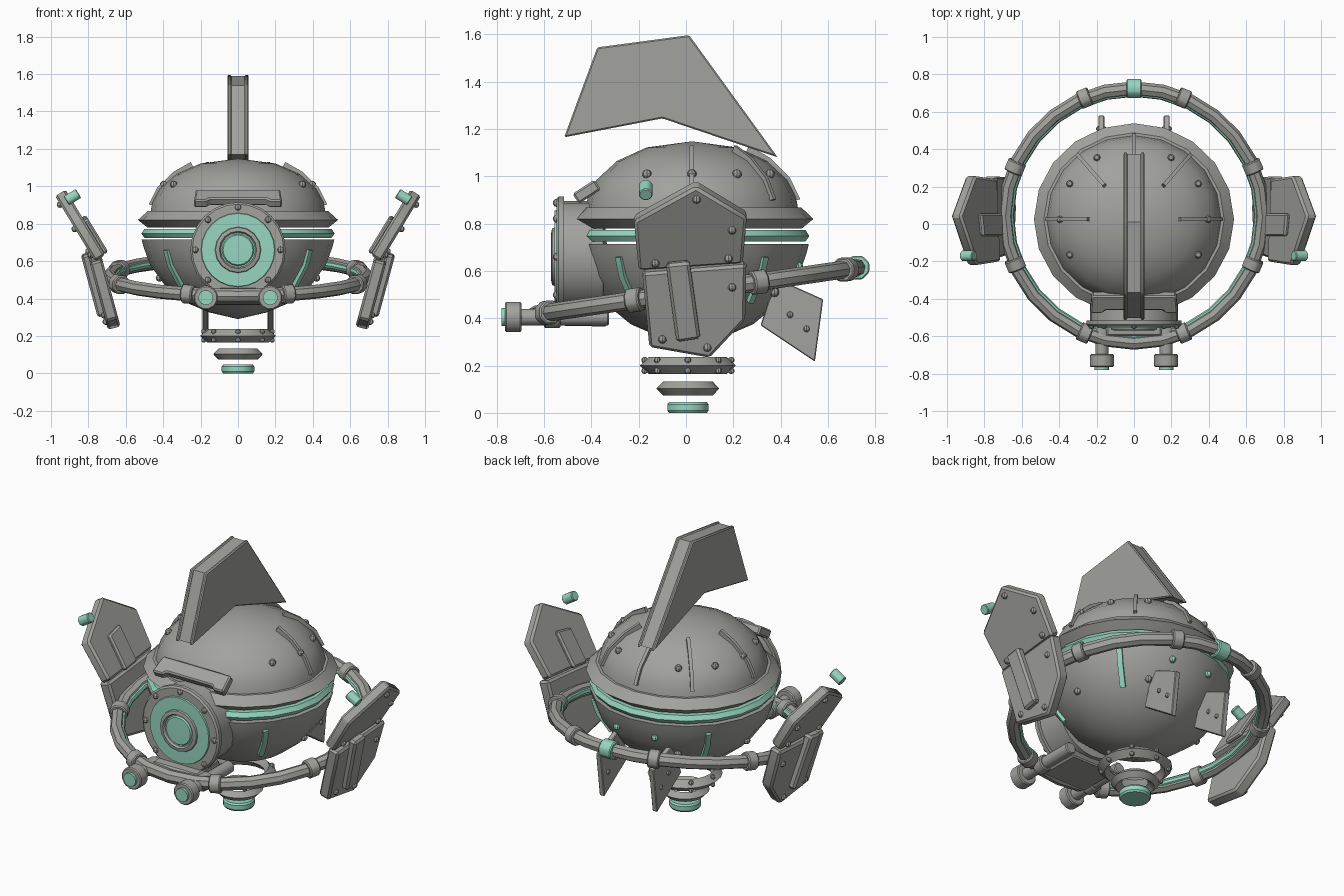
import bpy, bmesh
from math import sin, cos, pi, radians
from mathutils import Matrix, Vector

if "Cube" in bpy.data.objects:
    bpy.data.objects.remove(bpy.data.objects["Cube"])


def material(name, rgb):
    m = bpy.data.materials.new(name)
    m.use_nodes = True
    m.diffuse_color = (*rgb, 1)
    m.node_tree.nodes["Principled BSDF"].inputs["Base Color"].default_value = (*rgb, 1)
    return m


GREY = material("metal grey", (0.36, 0.36, 0.34))
GREEN = material("glow green", (0.31, 0.67, 0.53))
BODY = Matrix.Translation((0, 0.025, 0)) @ Matrix.Diagonal((1, 0.96, 1, 1))
FORWARD = Matrix.Rotation(pi / 2, 4, 'X')      # local z points to the front
RING = Matrix.Translation((0, 0.045, 0.515)) @ Matrix.Rotation(radians(8.3), 4, 'X')
UPRIGHT = ((0, 0), (0, 1))


def finish(bm, name, mat, mirror=False, bevel=0):
    bmesh.ops.remove_doubles(bm, verts=bm.verts, dist=1e-5)
    bmesh.ops.recalc_face_normals(bm, faces=bm.faces)
    if bevel:
        bmesh.ops.bevel(bm, geom=bm.edges[:], offset=bevel, segments=1, affect='EDGES')
    mesh = bpy.data.meshes.new(name)
    bm.to_mesh(mesh)
    bm.free()
    mesh.materials.append(mat)
    ob = bpy.data.objects.new(name, mesh)
    bpy.context.collection.objects.link(ob)
    bpy.ops.object.select_all(action='DESELECT')
    ob.select_set(True)
    bpy.context.view_layer.objects.active = ob
    bpy.ops.object.shade_smooth_by_angle(angle=radians(32))
    if mirror:
        ob.modifiers.new("Mirror", 'MIRROR')
    return ob


def lathe(name, profile, mat, matrix=Matrix(), segs=20, closed=False):
    """Turn (radius, height) points around local z."""
    bm = bmesh.new()
    rings = [[bm.verts.new(matrix @ Vector((r * cos(2 * pi * i / segs), r * sin(2 * pi * i / segs), z)))
              for i in range(segs)] for r, z in profile]
    pairs = list(zip(rings, rings[1:]))
    if closed:
        pairs.append((rings[-1], rings[0]))
    for a, b in pairs:
        for i in range(segs):
            j = (i + 1) % segs
            bm.faces.new((a[i], a[j], b[j], b[i]))
    return finish(bm, name, mat)


def tube_ring(name, major, minor, mat, segs=28):
    section = [(major + minor * cos(k * pi / 4), minor * sin(k * pi / 4)) for k in range(8)]
    return lathe(name, section, mat, RING, segs, True)


def prism(name, pts, matrix, t, mat=GREY, mirror=False, bevel=0.0):
    """Extrude a flat outline by t along local z."""
    bm = bmesh.new()
    lo, hi = ([bm.verts.new(matrix @ Vector((u, v, s * t / 2))) for u, v in pts] for s in (-1, 1))
    bm.faces.new(lo)
    bm.faces.new(hi)
    for i in range(len(pts)):
        j = (i + 1) % len(pts)
        bm.faces.new((lo[i], lo[j], hi[j], hi[i]))
    return finish(bm, name, mat, mirror, bevel)


def slab_matrix(line, off=0.0):
    """Frame for (y, z) outlines lying on a plane that follows an (x, z) line."""
    (x0, z0), (x1, z1) = line
    k = (x1 - x0) / (z1 - z0)
    n = Vector((1, 0, -k)).normalized()
    o = Vector((x0 - z0 * k, 0, 0)) + n * off
    return Matrix(((0, k, n.x, o.x), (1, 0, n.y, o.y), (0, 1, n.z, o.z), (0, 0, 0, 1)))


def slab(name, pts, line, t, off=0.0, **kw):
    return prism(name, pts, slab_matrix(line, off), t, **kw)


def rod(name, a, b, r, mat=GREY, mirror=False, sides=12, bevel=0):
    a, b = Vector(a), Vector(b)
    m = Matrix.Translation((a + b) / 2) @ (b - a).to_track_quat('Z', 'Y').to_matrix().to_4x4()
    pts = [(r * cos(2 * pi * (i + 0.5) / sides), r * sin(2 * pi * (i + 0.5) / sides)) for i in range(sides)]
    return prism(name, pts, m, (b - a).length, mat, mirror, bevel)


def studs(name, points, r=0.02, mirror=False, mat=GREY):
    bm = bmesh.new()
    for p in points:
        bmesh.ops.create_uvsphere(bm, u_segments=8, v_segments=5, radius=r, matrix=Matrix.Translation(p))
    return finish(bm, name, mat, mirror)


def around(r, z, degrees, matrix=BODY):
    return [matrix @ Vector((r * cos(radians(a)), r * sin(radians(a)), z)) for a in degrees]


def strap(name, degrees, path, width, mat):
    """Raised strips that follow the body along a meridian."""
    bm = bmesh.new()
    for a in degrees:
        turn = BODY @ Matrix.Rotation(radians(a), 4, 'Z')
        rows = [[bm.verts.new(turn @ Vector((r + o, s * width / 2, z + o * lift)))
                 for o, s in ((-0.02, -1), (0.012, -1), (0.012, 1), (-0.02, 1))] for r, z, lift in path]
        for p, q in zip(rows, rows[1:]):
            for i in range(4):
                bm.faces.new((p[i], p[(i + 1) % 4], q[(i + 1) % 4], q[i]))
        bm.faces.new(rows[0])
        bm.faces.new(rows[-1])
    finish(bm, name, mat)


# Body: dome, rim, glowing band and bowl
lathe("upper_dome", [(0, 0.84), (0.47, 0.85), (0.458, 0.915), (0.42, 0.985), (0.33, 1.065),
                     (0.2, 1.122), (0, 1.148)], GREY, BODY)
lathe("dome_rim", [(0, 0.78), (0.485, 0.78), (0.535, 0.82), (0.482, 0.868), (0.44, 0.868)], GREY, BODY)
lathe("glow_band", [(0, 0.773), (0.5, 0.773), (0.517, 0.748), (0.5, 0.724), (0, 0.724)], GREEN, BODY)
lathe("lower_bowl", [(0, 0.715), (0.515, 0.715), (0.505, 0.675), (0.47, 0.58), (0.39, 0.47),
                     (0.27, 0.375), (0.15, 0.325), (0, 0.29)], GREY, BODY)
strap("dome_ribs", (0, 50, 90, 130, 180),
      [(0.465, 0.9, 0.3), (0.42, 0.985, 0.7), (0.33, 1.065, 1.2), (0.24, 1.106, 2)], 0.02, GREY)
strap("bowl_glow_strips", (40, 140, 220, 320),
      [(0.497, 0.66, -0.3), (0.47, 0.58, -0.6), (0.395, 0.475, -1)], 0.03, GREEN)
studs("dome_studs", around(0.397, 1.01, (0, 30, 60, 120, 150, 180, 210, 330)))
studs("bowl_studs", around(0.42, 0.51, (0, 60, 120, 180)))
studs("bowl_lights", around(0.485, 0.62, (75, 105)), 0.02, mat=GREEN)

# Front eye with housing, brow and chin
lathe("eye_housing", [(0, 0.33), (0.235, 0.35), (0.235, 0.52), (0, 0.52)], GREY,
      Matrix.Translation((0, 0, 0.66)) @ FORWARD, 24)
EYE = Matrix.Translation((0, 0, 0.66)) @ FORWARD
lathe("eye_plate", [(0, 0.515), (0.255, 0.515), (0.255, 0.538), (0.245, 0.547), (0, 0.547)], GREY, EYE, 24)
lathe("eye_glow", [(0, 0.54), (0.2, 0.54), (0.195, 0.555), (0, 0.557)], GREEN, EYE, 24)
lathe("eye_ring", [(0.125, 0.55), (0.12, 0.566), (0.1, 0.57), (0.09, 0.55)], GREY, EYE, 16, True)
lathe("eye_pupil", [(0, 0.55), (0.09, 0.55), (0.08, 0.565), (0, 0.567)], GREEN, EYE, 16)
studs("eye_studs", around(0.228, 0.545, range(0, 360, 45), EYE), 0.018)
brow = [(-0.235, -0.055), (-0.17, -0.055), (-0.15, -0.035), (0.15, -0.035), (0.17, -0.055),
        (0.235, -0.055), (0.225, 0.055), (-0.225, 0.055)]
prism("brow", brow, Matrix.Translation((0, -0.42, 0.935)) @ Matrix.Rotation(radians(33), 4, 'X'),
      0.05, bevel=0.008)
slab("chin_block", [(-0.6, 0.37), (-0.6, 0.45), (-0.4, 0.47), (-0.33, 0.365)], UPRIGHT, 0.3, bevel=0.01)

# Twin front lamps
for name, y0, y1, r, mat in (("lamp_head", -0.765, -0.695, 0.066, GREY), ("lamp_glow", -0.78, -0.75, 0.04, GREEN),
                             ("lamp_tube", -0.71, -0.325, 0.036, GREY), ("lamp_collar", -0.6, -0.53, 0.048, GREY)):
    rod(name, (0.172, y0, 0.405), (0.172, y1, 0.405), r, mat, True, bevel=0.006 if mat == GREY else 0)

# Top fin: core between two side plates
fin = [(-0.515, 1.165), (-0.375, 1.545), (0.013, 1.597), (0.388, 1.08), (-0.1, 1.245)]
mid = Vector((-0.1, 1.37))
slab("top_fin_core", [mid + (Vector(p) - mid) * 0.97 for p in fin], UPRIGHT, 0.1)
slab("top_fin_plate", fin, ((0.046, 0), (0.046, 1)), 0.02, mirror=True, bevel=0.006)

# Tilted orbit ring with clamps
tube_ring("orbit_ring", 0.687, 0.038, GREY)
tube_ring("orbit_ring_glow", 0.662, 0.02, GREEN)
for a in [22.5 + 45 * i for i in range(8)] + [90]:
    back = a == 90
    c, s = cos(radians(a)), sin(radians(a))
    p, t = Vector((c, s, 0)) * 0.687, Vector((-s, c, 0)) * (0.04 if back else 0.032)
    rod("ring_light" if back else "ring_clamp", RING @ (p - t), RING @ (p + t), 0.054,
        GREEN if back else GREY, sides=8, bevel=0.006)

# Side wings
UPPER = ((0.74, 0.62), (0.95, 0.965))
LOWER = ((0.663, 0.246), (0.77, 0.64))
slab("wing_upper", [(-0.2, 0.615), (-0.22, 0.825), (0.042, 0.97), (0.257, 0.84), (0.24, 0.645)],
     UPPER, 0.065, mirror=True, bevel=0.012)
slab("wing_lower", [(-0.185, 0.6), (0.255, 0.635), (0.25, 0.4), (0.1, 0.24), (-0.155, 0.285)],
     LOWER, 0.07, mirror=True, bevel=0.012)
slab("wing_outer_bar", [(-0.085, 0.645), (0.015, 0.655), (0.06, 0.33), (-0.04, 0.315)],
     LOWER, 0.05, 0.045, mirror=True, bevel=0.012)
slab("wing_inner_bar", [(-0.065, 0.62), (-0.065, 0.8), (0.055, 0.82), (0.055, 0.63)],
     UPPER, 0.03, -0.04, mirror=True, bevel=0.01)
for name, line, spots in (("wing_upper_studs", UPPER, ((0.045, 0.92), (0.195, 0.79), (-0.13, 0.65), (0.18, 0.67))),
                          ("wing_lower_studs", LOWER, ((-0.1, 0.32), (0.09, 0.285), (0.195, 0.54)))):
    frame = slab_matrix(line, 0.034)
    studs(name, [frame @ Vector((y, z, 0)) for y, z in spots], 0.018, True)
rod("wing_tip_light", (0.918, -0.17, 0.922), (0.853, -0.17, 0.962), 0.03, GREEN, True, 8, 0.004)

# Rear lower fins
slab("rear_fin", [(0.38, 0.57), (0.58, 0.48), (0.545, 0.217), (0.315, 0.37)],
     ((0.175, 0), (0.175, 1)), 0.032, mirror=True, bevel=0.004)
studs("rear_fin_studs", [(x, y, z) for x in (0.16, 0.19) for y, z in ((0.44, 0.415), (0.51, 0.355))], 0.014, True)

# Hovering thruster rings
UNDER = Matrix.Translation((0, 0.008, 0))
lathe("thruster_ring_large", [(0.165, 0.236), (0.203, 0.2), (0.165, 0.165), (0.14, 0.2)], GREY, UNDER, 20, True)
lathe("thruster_ring_small", [(0.105, 0.132), (0.133, 0.103), (0.105, 0.074), (0.07, 0.103)], GREY, UNDER, 20, True)
lathe("thruster_glow", [(0, 0), (0.08, 0), (0.087, 0.01), (0.087, 0.036), (0.08, 0.046), (0, 0.046)], GREEN, UNDER)
for z in (0.223, 0.178):
    studs("thruster_studs", around(0.183, z, range(0, 360, 45), UNDER), 0.014)
